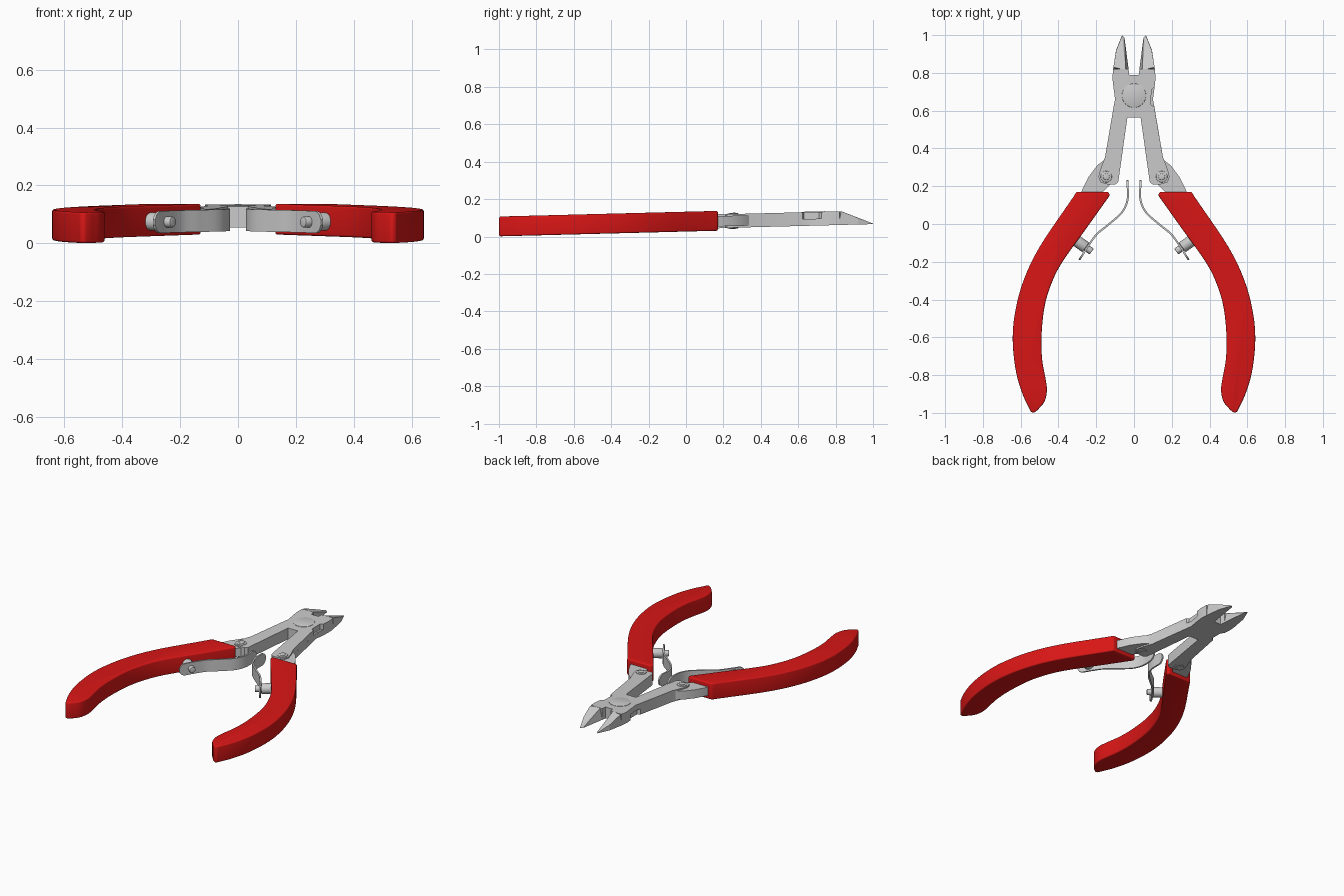
import bpy, bmesh, math
from mathutils import Vector, Matrix

if "Cube" in bpy.data.objects:
    bpy.data.objects.remove(bpy.data.objects["Cube"])

TILT = 0.0257   # the tool rises gently toward the jaws
RED = bpy.data.materials.new("red_grip")
RED.diffuse_color = (0.7, 0.008, 0.008, 1)
RED.use_nodes = True
RED.node_tree.nodes["Principled BSDF"].inputs["Base Color"].default_value = RED.diffuse_color


def finish(name, bm, mat=None, bevel=0, seg=3, angle=30):
    bmesh.ops.recalc_face_normals(bm, faces=bm.faces[:])
    if bevel:
        edges = [e for e in bm.edges if e.calc_face_angle(0) > math.radians(40)]
        bmesh.ops.bevel(bm, geom=edges, offset=bevel, segments=seg,
                        profile=0.5, affect='EDGES', clamp_overlap=True)
    for v in bm.verts:
        v.co.z += TILT * (v.co.y + 1)
    me = bpy.data.meshes.new(name)
    bm.to_mesh(me)
    bm.free()
    ob = bpy.data.objects.new(name, me)
    bpy.context.collection.objects.link(ob)
    if mat:
        me.materials.append(mat)
    bpy.ops.object.select_all(action='DESELECT')
    ob.select_set(True)
    bpy.context.view_layer.objects.active = ob
    bpy.ops.object.shade_smooth_by_angle(angle=math.radians(angle))
    return ob


def prism(name, pts, z0, z1, **kw):
    bm = bmesh.new()
    lo = [bm.verts.new((x, y, z0)) for x, y in pts]
    hi = [bm.verts.new((x, y, z1)) for x, y in pts]
    bm.faces.new(lo)
    bm.faces.new(hi)
    n = len(pts)
    for i in range(n):
        j = (i + 1) % n
        bm.faces.new((lo[i], lo[j], hi[j], hi[i]))
    return finish(name, bm, **kw)


def rod(name, a, b, r, bevel=0.004):
    a, b = Vector(a), Vector(b)
    d = b - a
    m = Matrix.Translation((a + b) / 2) @ d.to_track_quat('Z', 'Y').to_matrix().to_4x4()
    bm = bmesh.new()
    bmesh.ops.create_cone(bm, cap_ends=True, segments=32, radius1=r, radius2=r,
                          depth=d.length, matrix=m)
    return finish(name, bm, bevel=bevel, seg=2)


def smooth(pts, n=6):
    """Catmull-Rom curve through the points."""
    p = [Vector(q) for q in pts]
    p = [2 * p[0] - p[1]] + p + [2 * p[-1] - p[-2]]
    out = []
    for i in range(1, len(p) - 2):
        a, b, c, d = p[i - 1:i + 3]
        for k in range(n):
            t = k / n
            out.append(0.5 * (2 * b + (c - a) * t + (2 * a - 5 * b + 4 * c - d) * t * t
                              + (3 * b - a - 3 * c + d) * t ** 3))
    return out + [p[-2]]


def flip(pts, s):
    return [(s * q[0],) + tuple(q[1:]) for q in pts]


def leaf(name, path, s):
    """Flat spring strip standing on edge, rounded at both ends."""
    pts = smooth(path, 10)
    length = [0]
    for a, b in zip(pts, pts[1:]):
        length.append(length[-1] + (b - a).length)
    bm = bmesh.new()
    rings = []
    for i, p in enumerate(pts):
        t = (pts[min(i + 1, len(pts) - 1)] - pts[max(i - 1, 0)]).normalized()
        nrm = Vector((-t.y, t.x)) * 0.005
        edge = min(length[i], length[-1] - length[i], 0.038)
        h = max(0.01, math.sqrt(max(0, 0.038 ** 2 - (0.038 - edge) ** 2)))
        rings.append([bm.verts.new((s * (p.x + k * nrm.x), p.y + k * nrm.y, 0.052 + m * h))
                      for k, m in ((-1, -1), (1, -1), (1, 1), (-1, 1))])
    for a, b in zip(rings, rings[1:]):
        for k in range(4):
            bm.faces.new((a[k], a[(k + 1) % 4], b[(k + 1) % 4], b[k]))
    bm.faces.new(rings[0])
    bm.faces.new(rings[-1])
    return finish(name, bm)


# Steel frame: half outline from between the jaws, out and down one arm, back to the centre
jaw_base = [(0.025, 0.79), (0.029, 0.82), (0.111, 0.82), (0.114, 0.77)]
plain = [(0.107, 0.71), (0.1, 0.66), (0.108, 0.62)]
notched = [(0.109, 0.725), (0.092, 0.71), (0.09, 0.63), (0.107, 0.622)]
arm = [(0.153, 0.355), (0.178, 0.29), (0.188, 0.25), (0.178, 0.22), (0.14, 0.21),
       (0.1, 0.208), (0.084, 0.222), (0.08, 0.245), (0.035, 0.565)]
for name, right, left, z0, z1 in (("upper_frame", notched, plain, 0.0515, 0.088),
                                  ("lower_frame", plain, notched, 0.015, 0.0515)):
    r = jaw_base + right + arm
    l = flip(jaw_base + left + arm, -1)
    prism(name, r + l[::-1], z0, z1)

# Pivot disc
rod("pivot_disc", (0, 0.68, 0.05), (0, 0.68, 0.0905), 0.064, 0.003)

outer = [(0.32, 0.145), (0.497, -0.117), (0.585, -0.3), (0.63, -0.47), (0.642, -0.62),
         (0.625, -0.78), (0.59, -0.9), (0.55, -0.985)]
tip = [(0.545, -0.996), (0.53, -1.0)]
inner = [(0.51, -0.985), (0.474, -0.94), (0.461, -0.88), (0.47, -0.81), (0.486, -0.72),
         (0.49, -0.6), (0.474, -0.44), (0.435, -0.31), (0.376, -0.196), (0.25, -0.02),
         (0.127, 0.153)]
tang = [(0.15, 0.345), (0.195, 0.31), (0.24, 0.25), (0.275, 0.18), (0.3, 0.1),
        (0.22, 0.1), (0.165, 0.17), (0.12, 0.215)]
spring = [(0.034, 0.232), (0.034, 0.222), (0.034, 0.205), (0.034, 0.13), (0.063, 0.063),
          (0.135, -0.003), (0.196, -0.053), (0.243, -0.117), (0.278, -0.172), (0.29, -0.19)]

for side, s in (("right", 1), ("left", -1)):
    # Grip with rounded edges
    grip = [(0.137, 0.17), (0.305, 0.17)] + [tuple(q) for q in smooth(outer)] + tip \
        + [tuple(q) for q in smooth(inner)]
    prism(side + "_grip", flip(grip, s), 0.001, 0.107, mat=RED, bevel=0.016, seg=4, angle=40)

    # Tang linking arm and grip
    prism(side + "_tang", flip(tang, s), 0.024, 0.079)

    # Rivet through the arm
    rod(side + "_rivet", (s * 0.147, 0.25, 0.011), (s * 0.147, 0.25, 0.092), 0.03)
    rod(side + "_rivet_core", (s * 0.147, 0.25, 0.009), (s * 0.147, 0.25, 0.095), 0.017, 0.002)

    # Cutting jaw: flat underneath, sloped top and bevelled inner edge
    bm = bmesh.new()
    for x, y, z in ((0.028, 0.815, 0.015), (0.05, 0.985, 0.015), (0.063, 1.0, 0.015),
                    (0.095, 0.92, 0.015), (0.111, 0.815, 0.015), (0.044, 0.815, 0.088),
                    (0.109, 0.83, 0.088), (0.094, 0.92, 0.05), (0.063, 0.998, 0.019)):
        bm.verts.new((s * x, y, z))
    bmesh.ops.convex_hull(bm, input=bm.verts[:])
    finish(side + "_jaw", bm, angle=10)

    # Leaf spring with its screw post in the grip
    leaf(side + "_spring", spring, s)
    rod(side + "_spring_post", (s * 0.345, -0.06, 0.052), (s * 0.255, -0.124, 0.052), 0.031)
    rod(side + "_spring_screw", (s * 0.26, -0.12, 0.052), (s * 0.224, -0.146, 0.052), 0.019)
